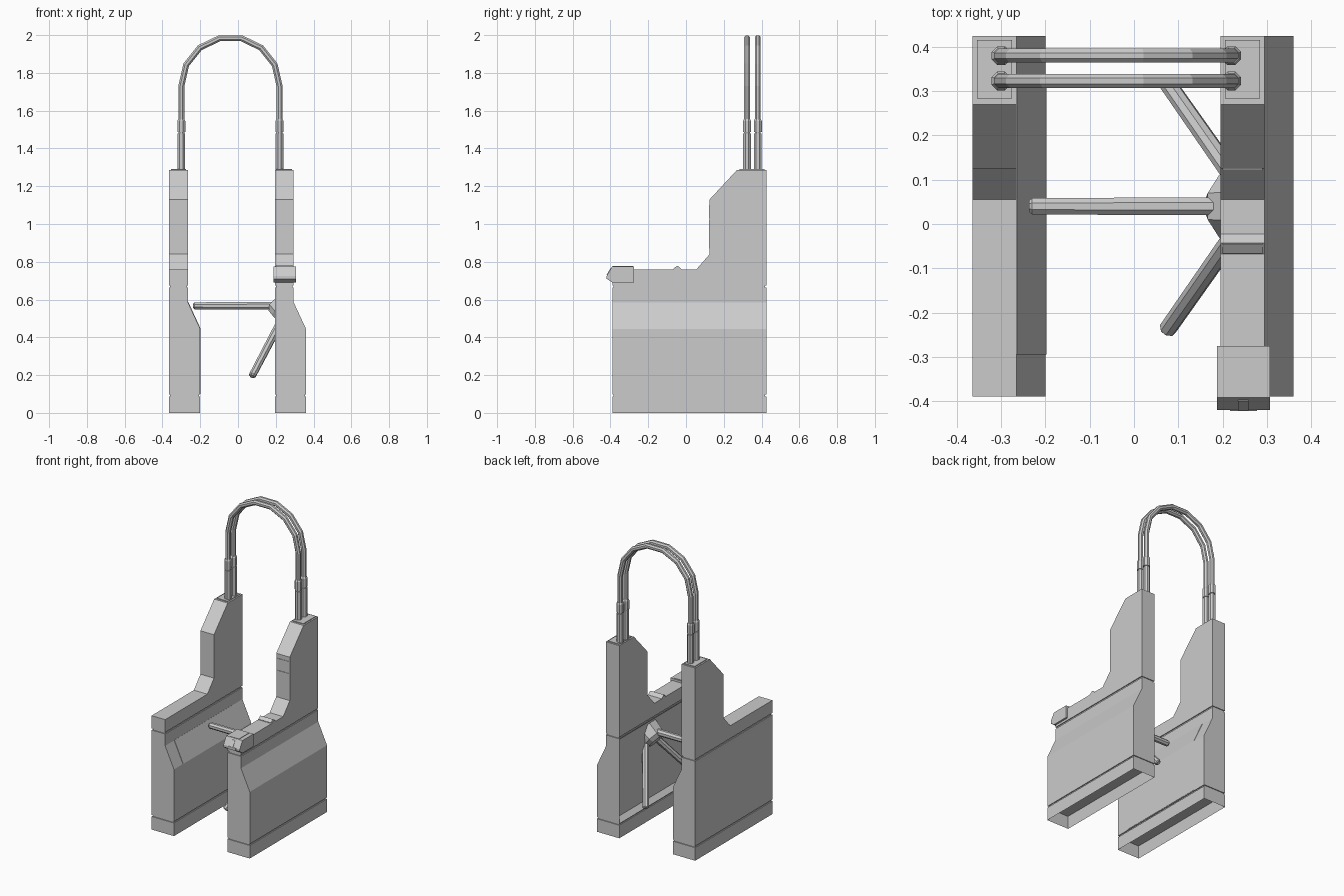
import bpy, bmesh, math
from mathutils import Vector, Matrix

if "Cube" in bpy.data.objects:
    bpy.data.objects.remove(bpy.data.objects["Cube"])

GREY = (0.6, 0.6, 0.6, 1)
metal = bpy.data.materials.new("grey_metal")
metal.use_nodes = True
metal.diffuse_color = GREY
metal.node_tree.nodes["Principled BSDF"].inputs["Base Color"].default_value = GREY


def finish(bm, name):
    bmesh.ops.recalc_face_normals(bm, faces=bm.faces)
    me = bpy.data.meshes.new(name)
    bm.to_mesh(me)
    bm.free()
    me.materials.append(metal)
    ob = bpy.data.objects.new(name, me)
    bpy.context.collection.objects.link(ob)
    return ob


def prism(name, profile, axis, start, end, recess=None):
    """Extrude a profile along x (y,z points) or y (x,z points).
    recess = (direction, margin, depth) sinks a panel into the widest face that way."""
    bm = bmesh.new()
    place = (lambda a, b: (start, a, b)) if axis == "x" else (lambda a, b: (a, start, b))
    face = bm.faces.new([bm.verts.new(place(a, b)) for a, b in profile])
    out = bmesh.ops.extrude_face_region(bm, geom=[face])
    move = Vector((end - start, 0, 0)) if axis == "x" else Vector((0, end - start, 0))
    bmesh.ops.translate(bm, vec=move, verts=[v for v in out["geom"] if isinstance(v, bmesh.types.BMVert)])
    bmesh.ops.recalc_face_normals(bm, faces=bm.faces)
    if recess:
        side, margin, depth = recess
        target = max((f for f in bm.faces if f.normal.dot(Vector(side)) > 0.99), key=lambda f: f.calc_area())
        bmesh.ops.inset_individual(bm, faces=[target], thickness=margin)
        bmesh.ops.translate(bm, vec=-Vector(side) * depth, verts=target.verts)
    return finish(bm, name)


def box(name, x, y, z, recess=None):
    return prism(name, [(y[0], z[0]), (y[1], z[0]), (y[1], z[1]), (y[0], z[1])], "x", x[0], x[1], recess)


def tube(name, points, radii, sides=8, normal=Vector((0, 1, 0))):
    """Sweep rings of given radii along a path lying across the normal."""
    bm = bmesh.new()
    pts = [Vector(p) for p in points]
    rings = []
    for i, p in enumerate(pts):
        before = (p - pts[i - 1]).normalized() if i else Vector()
        after = (pts[i + 1] - p).normalized() if i < len(pts) - 1 else Vector()
        tangent = (before + after).normalized()
        u = (normal - tangent * normal.dot(tangent)).normalized()
        w = tangent.cross(u)
        miter = 1 / max(0.5, tangent.dot(after if after.length else before))
        ring = []
        for k in range(sides):
            a = 2 * math.pi * (k + 0.5) / sides
            ring.append(bm.verts.new(p + radii[i] * (u * math.cos(a) + w * miter * math.sin(a))))
        rings.append(ring)
    for r, s in zip(rings, rings[1:]):
        for k in range(sides):
            n = (k + 1) % sides
            bm.faces.new((r[k], r[n], s[n], s[k]))
    bm.faces.new(rings[0])
    bm.faces.new(rings[-1])
    return finish(bm, name)


FRONT, BACK, WIDE, NARROW = -0.39, 0.425, 0.165, 0.1


def cabinet(side, x, depth):
    # open-bottomed plinth
    box(side + "_plinth", (x, x + WIDE), (FRONT, BACK), (0, 0.087), ((0, 0, -1), 0.012, 0.08))
    # narrow cores that show as dark grooves between the sections
    box(side + "_lower_groove", (x + 0.006, x + WIDE - 0.006), (FRONT + 0.006, BACK - 0.006), (0.086, 0.098))
    box(side + "_upper_groove", (x + 0.006, x + NARROW - 0.006), (FRONT + 0.006, BACK - 0.006), (0.66, 0.68))
    # body with sloped shoulder and sunken inner panel
    body = [(x, 0.097), (x + WIDE, 0.097), (x + WIDE, 0.445), (x + NARROW, 0.585), (x + NARROW, 0.664), (x, 0.664)]
    prism(side + "_body", body, "y", FRONT, BACK, ((-1, 0, 0), 0.04, depth))
    # top section rising to the rear tower
    top = [(FRONT, 0.675), (BACK, 0.675), (BACK, 1.286), (0.27, 1.286), (0.125, 1.13),
           (0.125, 0.84), (0.055, 0.76), (FRONT, 0.76)]
    prism(side + "_tower", top, "x", x, x + NARROW)
    box(side + "_tower_cap", (x + 0.01, x + NARROW - 0.01), (0.283, 0.415), (1.285, 1.291))


cabinet("right", -0.365, 0.004)
cabinet("left", 0.195, 0.03)

# thin access door on the sloped side of the right cabinet
door = [(-0.202, 0.1), (-0.198, 0.1), (-0.198, 0.446), (-0.263, 0.588), (-0.267, 0.586), (-0.202, 0.445)]
prism("right_access_door", door, "y", -0.295, 0.33)

# displays on the front of the left tower
for name, z in (("display", (1.03, 1.1)), ("lower_display", (0.87, 1.02))):
    box("left_" + name, (0.2, 0.29), (0.122, 0.126), z)

# sensor ridge on the left deck
ridge = [(-0.07, 0.758), (-0.02, 0.758), (-0.043, 0.778)]
prism("sensor_ridge", ridge, "x", 0.195, 0.295)
slot = prism("sensor_window", [(-0.067, 0.764), (-0.046, 0.779), (-0.044, 0.777), (-0.065, 0.76)], "x", 0.2, 0.29)

# card reader
reader = [(-0.39, 0.69), (-0.275, 0.69), (-0.275, 0.774), (-0.392, 0.774), (-0.42, 0.725), (-0.42, 0.71)]
prism("card_reader", reader, "x", 0.187, 0.307)
box("reader_lid", (0.215, 0.28), (-0.39, -0.28), (0.772, 0.777))
box("reader_front_plate", (0.217, 0.278), (-0.422, -0.4), (0.708, 0.726))
prism("reader_slot", [(-0.421, 0.73), (-0.4, 0.765), (-0.393, 0.765), (-0.41, 0.73)], "x", 0.235, 0.258)

# tripod hub and its three arms around a tilted axis
apex = Vector((0.27, 0.04, 0.567))
axis = Vector((-0.77, 0, -0.64)).normalized()
tube("hub", [apex + axis * s for s in (0, 0.075, 0.1)], [0.085, 0.078, 0.052])
for i, name in enumerate(("level_arm", "rear_arm", "front_arm")):
    turn = Matrix.Rotation(i * math.tau / 3, 3, axis)
    way = turn @ Vector((-1, 0, 0))
    side = turn @ Vector((0, 1, 0))
    tube(name, [apex + way * t for t in (0.07, 0.5, 0.507)], [0.022, 0.02, 0.014], 8, side)

# twin hoops with sleeves and couplings
CX, HALF, SPRING = -0.04, 0.26, 1.73
for hoop, y in (("front", 0.323), ("rear", 0.38)):
    arc = [(CX - HALF * math.cos(math.pi * k / 7), y, SPRING + HALF * math.sin(math.pi * k / 7)) for k in range(8)]
    path = [(CX - HALF, y, 1.29)] + arc + [(CX + HALF, y, 1.29)]
    tube(hoop + "_hoop", path, [0.017] * len(path))
    for end, x in (("right", CX - HALF), ("left", CX + HALF)):
        tube(f"{hoop}_hoop_{end}_sleeve", [(x, y, 1.28), (x, y, 1.48)], [0.022] * 2)
        tube(f"{hoop}_hoop_{end}_coupling", [(x, y, z) for z in (1.488, 1.545, 1.555)], [0.023, 0.023, 0.018])
